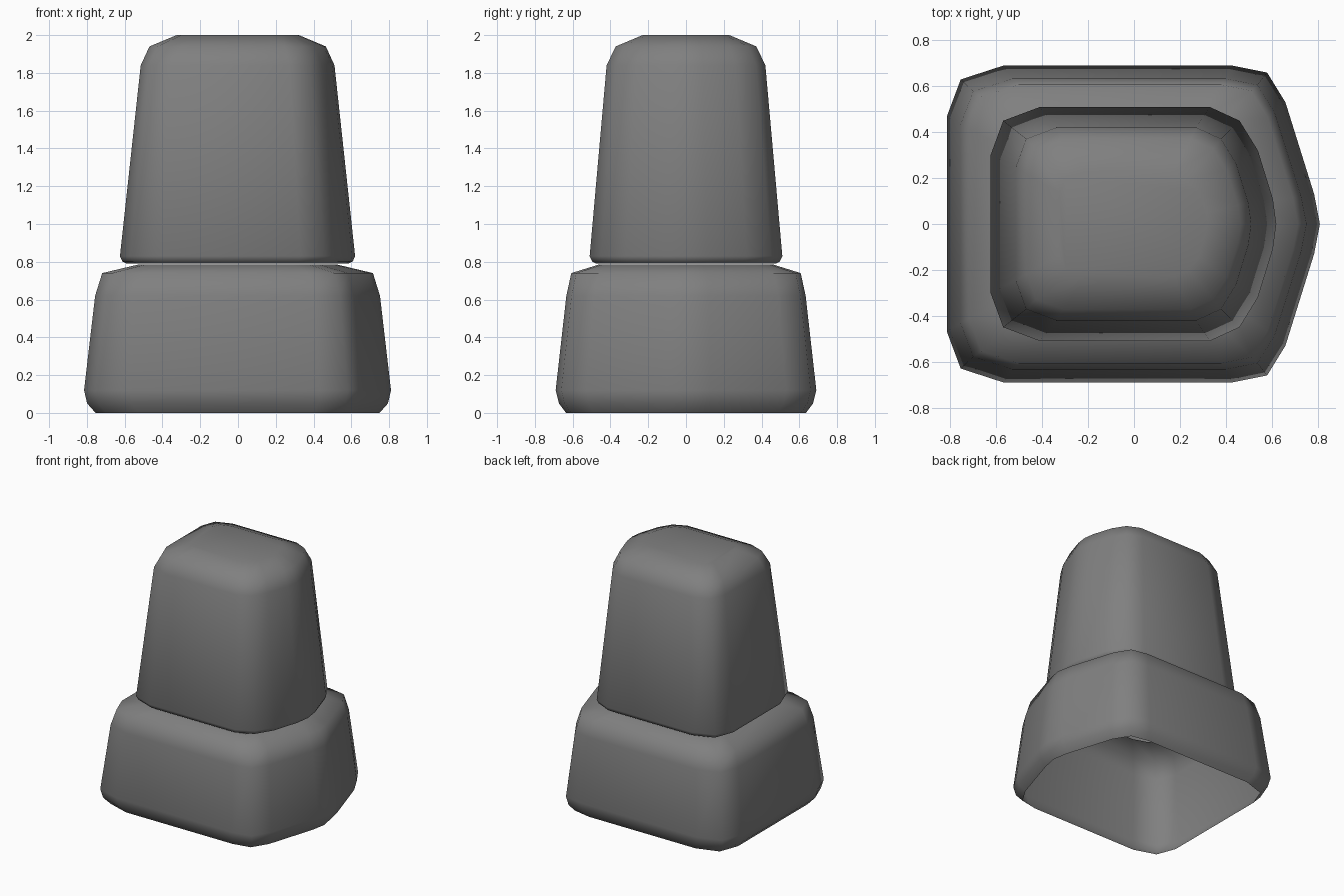
import bpy
import bmesh

cube = bpy.data.objects.get("Cube")
if cube:
    bpy.data.objects.remove(cube, do_unlink=True)

# One plain grey for everything
grey = bpy.data.materials.new("stone grey")
grey.use_nodes = True
colour = (0.215, 0.215, 0.215, 1.0)
grey.diffuse_color = colour
bsdf = next(n for n in grey.node_tree.nodes if n.type == "BSDF_PRINCIPLED")
bsdf.inputs["Base Color"].default_value = colour
bsdf.inputs["Roughness"].default_value = 0.8


def full_outline(half):
    """Mirror a half outline (back to pointed end, y > 0) into a closed loop."""
    return [(x, -y) for x, y in half] + [(x, y) for x, y in reversed(half) if y > 0]


def tapered_block(name, half, rings, closed_top):
    """Stack scaled copies of an outline; rings are (z, x scale, y scale)."""
    outline = full_outline(half)
    n = len(outline)
    bm = bmesh.new()
    loops = [[bm.verts.new((x * sx, y * sy, z)) for x, y in outline]
             for z, sx, sy in rings]
    for low, high in zip(loops, loops[1:]):
        for i in range(n):
            j = (i + 1) % n
            bm.faces.new((low[i], low[j], high[j], high[i]))
    if closed_top:
        bm.faces.new(loops[-1])
    for face in bm.faces:
        face.smooth = True
    mesh = bpy.data.meshes.new(name)
    bm.to_mesh(mesh)
    bm.free()
    mesh.materials.append(grey)
    obj = bpy.data.objects.new(name, mesh)
    bpy.context.collection.objects.link(obj)
    return obj


# Hollow base: square at the back, shallow point on the +x side
tapered_block(
    "base_block",
    [(-0.815, 0.47), (-0.755, 0.63), (-0.57, 0.69), (0.43, 0.69),
     (0.58, 0.66), (0.66, 0.53), (0.785, 0.13), (0.81, 0)],
    [(0, 0.925, 0.92), (0.05, 0.98, 0.975), (0.12, 1, 1),
     (0.62, 0.928, 0.918), (0.74, 0.882, 0.88), (0.785, 0.65, 0.67)],
    closed_top=False)

# Taller upper block with a rounded top and softly bowed +x side
tapered_block(
    "upper_block",
    [(-0.625, 0.3), (-0.57, 0.45), (-0.41, 0.51), (0.33, 0.51),
     (0.46, 0.45), (0.54, 0.32), (0.605, 0.11), (0.62, 0)],
    [(0.79, 0.94, 0.93), (0.802, 0.98, 0.975), (0.83, 1, 1),
     (1.84, 0.824, 0.824), (1.94, 0.75, 0.73), (2.0, 0.52, 0.45)],
    closed_top=True)
